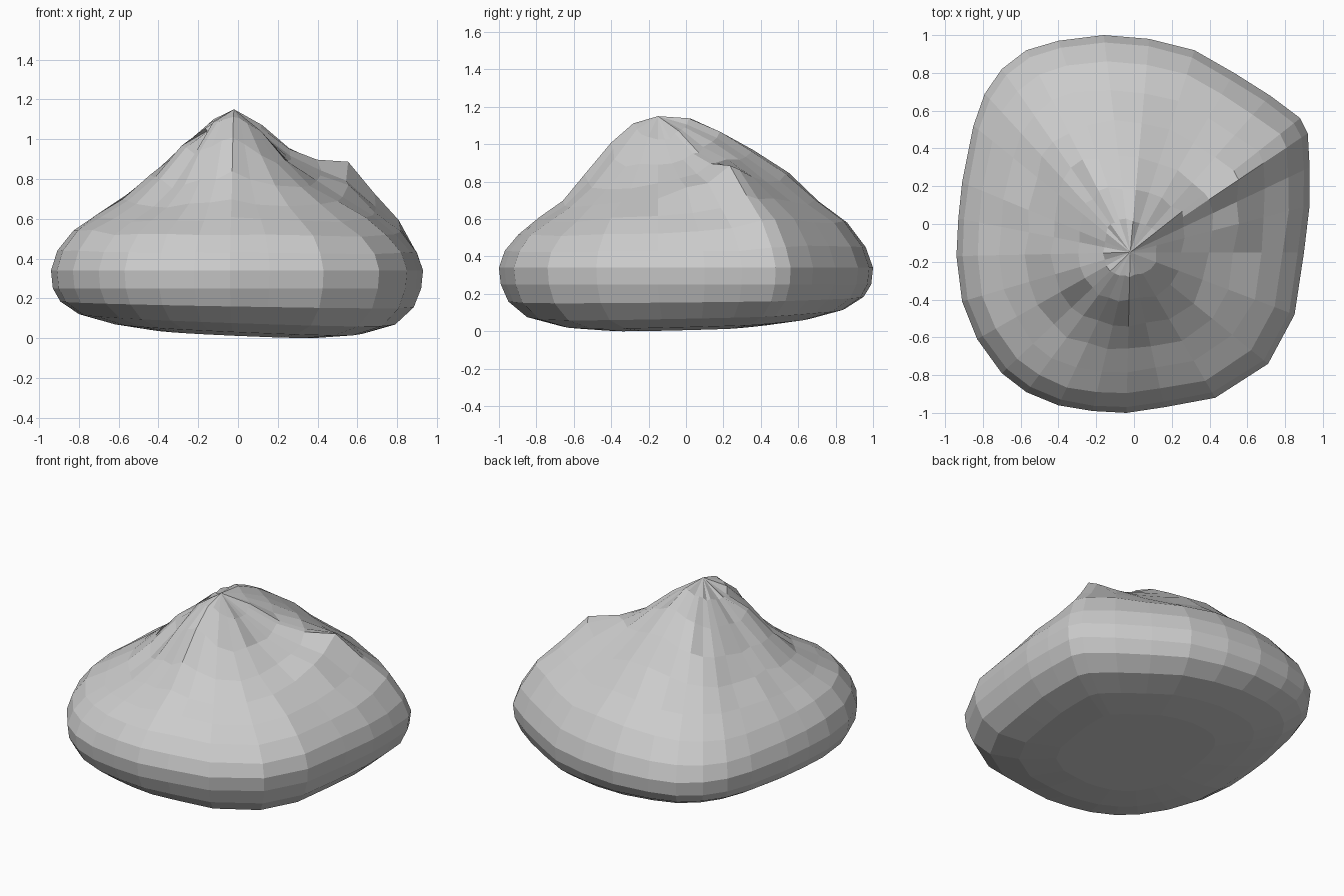
import bpy, bmesh, math, random

random.seed(4)
PEAK = (-0.02, -0.15, 1.15)

# Widest outline of the rock, seen from above
OUTLINE = [(0.93, 0.1), (0.93, 0.3), (0.92, 0.48), (0.88, 0.56), (0.72, 0.68),
           (0.53, 0.80), (0.32, 0.92), (0.08, 0.98), (-0.16, 1.0), (-0.4, 0.97),
           (-0.57, 0.92), (-0.70, 0.82), (-0.79, 0.69), (-0.85, 0.52), (-0.91, 0.22),
           (-0.93, 0.03), (-0.94, -0.17), (-0.91, -0.41), (-0.83, -0.61), (-0.70, -0.79),
           (-0.57, -0.89), (-0.4, -0.96), (-0.22, -0.99), (-0.04, -1.0), (0.16, -0.97),
           (0.43, -0.92), (0.71, -0.74), (0.85, -0.48), (0.90, -0.15)]

# Slope profiles: heights at each ring, by compass angle around the peak
RINGS = [0.15, 0.3, 0.45, 0.6, 0.75, 0.88, 0.965]
SLOPES = {
    0: (1.03, 0.89, 0.79, 0.70, 0.61, 0.52, 0.43),
    25: (1.03, 0.91, 0.84, 0.80, 0.66, 0.55, 0.43),
    34: (1.06, 0.95, 0.90, 0.90, 0.72, 0.59, 0.45),
    48: (1.08, 0.99, 0.91, 0.82, 0.71, 0.60, 0.46),
    65: (1.10, 1.02, 0.92, 0.79, 0.68, 0.57, 0.45),
    90: (1.14, 1.08, 0.98, 0.86, 0.70, 0.59, 0.45),
    135: (1.08, 0.96, 0.85, 0.73, 0.63, 0.53, 0.43),
    180: (1.05, 0.94, 0.81, 0.71, 0.62, 0.54, 0.44),
    209: (1.04, 0.97, 0.80, 0.68, 0.61, 0.54, 0.44),
    224: (1.08, 0.93, 0.75, 0.66, 0.59, 0.52, 0.43),
    270: (1.12, 1.02, 0.83, 0.69, 0.60, 0.52, 0.43),
    315: (1.06, 0.88, 0.75, 0.66, 0.59, 0.51, 0.42),
}
# Underside rings: scale of the outline, height, amount of base tilt
UNDER = [(1.0, 0.34, 0), (0.99, 0.25, 0), (0.95, 0.17, 0.4), (0.85, 0.095, 0.8),
         (0.68, 0.045, 1), (0.46, 0.02, 1)]


def slope_height(angle, ring):
    keys = sorted(SLOPES) + [360]
    for a, b in zip(keys, keys[1:]):
        if a <= angle <= b:
            f = (angle - a) / (b - a)
            return SLOPES[a][ring] * (1 - f) + SLOPES[b % 360][ring] * f


bm = bmesh.new()
rows = []

# Craggy upper slopes
for i, t in enumerate(RINGS):
    row = []
    wobble = (0.008, 0.01, 0.012, 0.012, 0.01, 0.004, 0.003)[i]
    for x, y in OUTLINE:
        dx, dy = x - PEAK[0], y - PEAK[1]
        ang = math.degrees(math.atan2(dy, dx)) % 360
        s = t + random.uniform(-wobble, wobble)
        z = slope_height(ang, i) + random.uniform(-wobble, wobble)
        row.append(bm.verts.new((PEAK[0] + dx * s, PEAK[1] + dy * s, z)))
    rows.append(row)

# Rounded rim and tilted base
for s, z, tilt in UNDER:
    rows.append([bm.verts.new((x * s, y * s, z + tilt * (-0.045 * x * s + 0.03 * y * s)))
                 for x, y in OUTLINE])

# Skin the rings, summit fan and flat underside
n = len(OUTLINE)
top = bm.verts.new(PEAK)
for j in range(n):
    k = (j + 1) % n
    bm.faces.new((top, rows[0][j], rows[0][k]))
    for up, low in zip(rows, rows[1:]):
        bm.faces.new((up[j], low[j], low[k], up[k]))
bm.faces.new(list(reversed(rows[-1])))

# Rest the lowest point on the ground
low_z = min(v.co.z for v in bm.verts)
for row in rows[-2:]:
    for v in row:
        v.co.z -= low_z
bmesh.ops.recalc_face_normals(bm, faces=bm.faces)

mesh = bpy.data.meshes.new("rock_mound")
bm.to_mesh(mesh)
bm.free()
bpy.context.collection.objects.link(bpy.data.objects.new("rock_mound", mesh))
